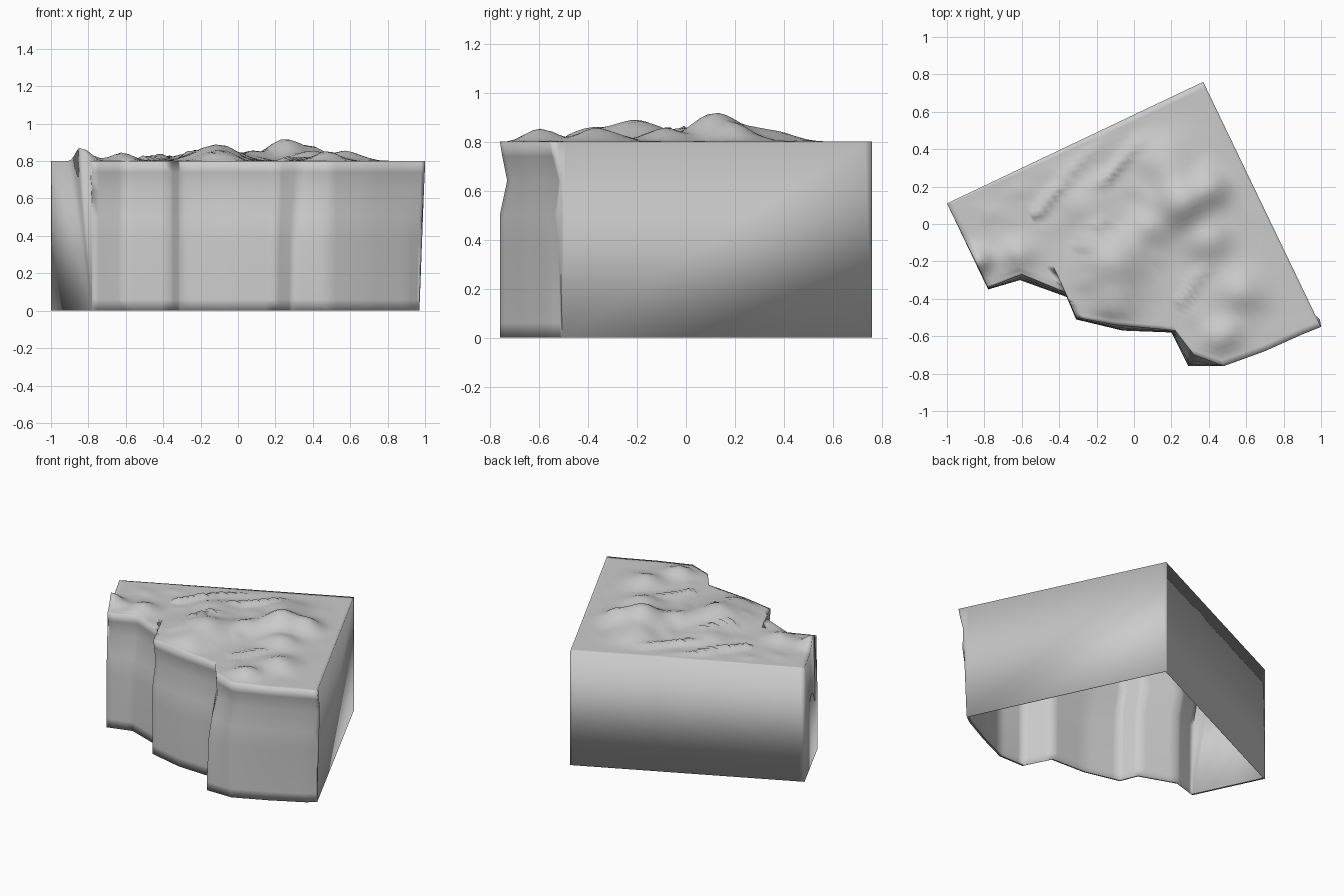
import bpy, bmesh, math
from mathutils import Vector, noise

cube = bpy.data.objects.get("Cube")
if cube:
    bpy.data.objects.remove(cube, do_unlink=True)

stone = bpy.data.materials.new("stone_grey")
stone.use_nodes = True
GREY = (0.6, 0.6, 0.6, 1)
stone.diffuse_color = GREY
stone.node_tree.nodes["Principled BSDF"].inputs["Base Color"].default_value = GREY

TOP = 0.8
BACK_A, BACK_B = Vector((-1, 0.11)), Vector((0.37, 0.76))

# Stepped cliff outline at the rim and at the foot
RIM = [(-.78, -.34), (-.6, -.27), (-.36, -.37), (-.31, -.5), (-.1, -.54),
       (.22, -.57), (.32, -.7), (.48, -.76), (.7, -.68), (.9, -.59), (1, -.55)]
FOOT = [(-.78, -.35), (-.61, -.3), (-.36, -.39), (-.31, -.51), (-.06, -.57),
        (.2, -.58), (.29, -.76), (.48, -.76), (.7, -.66), (.91, -.55), (.97, -.505)]
# Cliff rows: height, blend from rim to foot, push inwards
ROWS = [(.74, .05, .01), (.64, .2, .03), (.5, .5, 0), (.37, .8, 0), (.06, 1, 0), (0, 1, .01)]

# Hills: x, y, height, radius
HILLS = [(.25, .12, .115, .13), (.42, .2, .06, .09), (-.12, -.2, .085, .16), (.08, -.03, .04, .1),
         (-.1, -.42, .04, .1), (.4, -.1, .05, .1), (.57, -.36, .055, .11), (.47, -.6, .05, .09),
         (-.84, -.2, .07, .07), (-.62, -.16, .045, .08), (-.25, .1, .04, .12), (.16, .34, .045, .13)]
# Sharp ridges: start, end, height
RIDGES = [((-.52, .05), (-.28, .36), .035), ((-.25, .38), (-.05, .55), .025),
          ((-.17, .22), (.03, .45), .035), ((-.27, -.12), (-.18, .02), .035), ((.25, -.42), (.36, -.25), .03)]


def smoothstep(t):
    t = max(0, min(1, t))
    return t * t * (3 - 2 * t)


def outline(points, steps=5):
    out = []
    for a, b in zip(points, points[1:]):
        out += [Vector(a).lerp(Vector(b), i / steps) for i in range(steps)]
    return out + [Vector(points[-1])]


def relief(p):
    h = sum(k * math.exp(-((p.x - x) ** 2 + (p.y - y) ** 2) / r ** 2) for x, y, k, r in HILLS)
    for a, b, k in RIDGES:
        a, b = Vector(a), Vector(b)
        t = max(0, min(1, (p - a).dot(b - a) / (b - a).length_squared))
        h += k * max(0, 1 - (p - a.lerp(b, t)).length / .035)
    return h + .012 * max(0, noise.noise((p.x * 8, p.y * 8, 0)))


bm = bmesh.new()
rim, foot = outline(RIM), outline(FOOT)
cols, depth = len(rim), 44
share = [(p.x - RIM[0][0]) / (RIM[-1][0] - RIM[0][0]) for p in rim]


def strip(upper, lower):
    for i in range(len(upper) - 1):
        bm.faces.new((upper[i], lower[i], lower[i + 1], upper[i + 1]))


# Hilly ground, flat along the back, front and far side
ground = []
for j in range(depth + 1):
    v = j / depth
    line = []
    for u, front in zip(share, rim):
        p = BACK_A.lerp(BACK_B, u).lerp(front, v)
        fade = smoothstep(v / .15) * smoothstep((1 - v) / .08) * smoothstep((1 - u) / .12)
        line.append(bm.verts.new((p.x, p.y, TOP + relief(p) * fade)))
    ground.append(line)
for a, b in zip(ground, ground[1:]):
    strip(a, b)

# Stepped cliff at the front
row = ground[-1]
for z, mix, push in ROWS:
    below = []
    for a, b in zip(rim, foot):
        p = a.lerp(b, mix)
        below.append(bm.verts.new((p.x, p.y + push * (z > 0), z)))
    strip(row, below)
    row = below
    if z == ROWS[0][0]:
        left_edge, right_edge = [], []
    left_edge.append(below[0])
    right_edge.append(below[-1])

# Plain back wall
back_foot = [bm.verts.new((v.co.x, v.co.y, 0)) for v in ground[0]]
strip(back_foot, ground[0])

# Plain side walls, each closed as one face
left_top = [line[0] for line in ground]
right_top = [line[-1] for line in ground]
bm.faces.new(left_top[::-1] + [back_foot[0]] + left_edge[::-1])
bm.faces.new(right_top + right_edge + [back_foot[-1]])

# Thin lip turned in around the open foot
loop = row + back_foot[::-1]
centre = Vector((0, 0, 0))
lip = [bm.verts.new(v.co.lerp(centre, .015)) for v in loop]
for i in range(len(loop)):
    k = (i + 1) % len(loop)
    bm.faces.new((loop[i], lip[i], lip[k], loop[k]))

bmesh.ops.triangulate(bm, faces=[f for f in bm.faces if len(f.verts) > 4])
bmesh.ops.recalc_face_normals(bm, faces=bm.faces)
for f in bm.faces:
    f.smooth = True

mesh = bpy.data.meshes.new("rocky_ground_block")
bm.to_mesh(mesh)
bm.free()
mesh.materials.append(stone)
block = bpy.data.objects.new("rocky_ground_block", mesh)
bpy.context.collection.objects.link(block)
